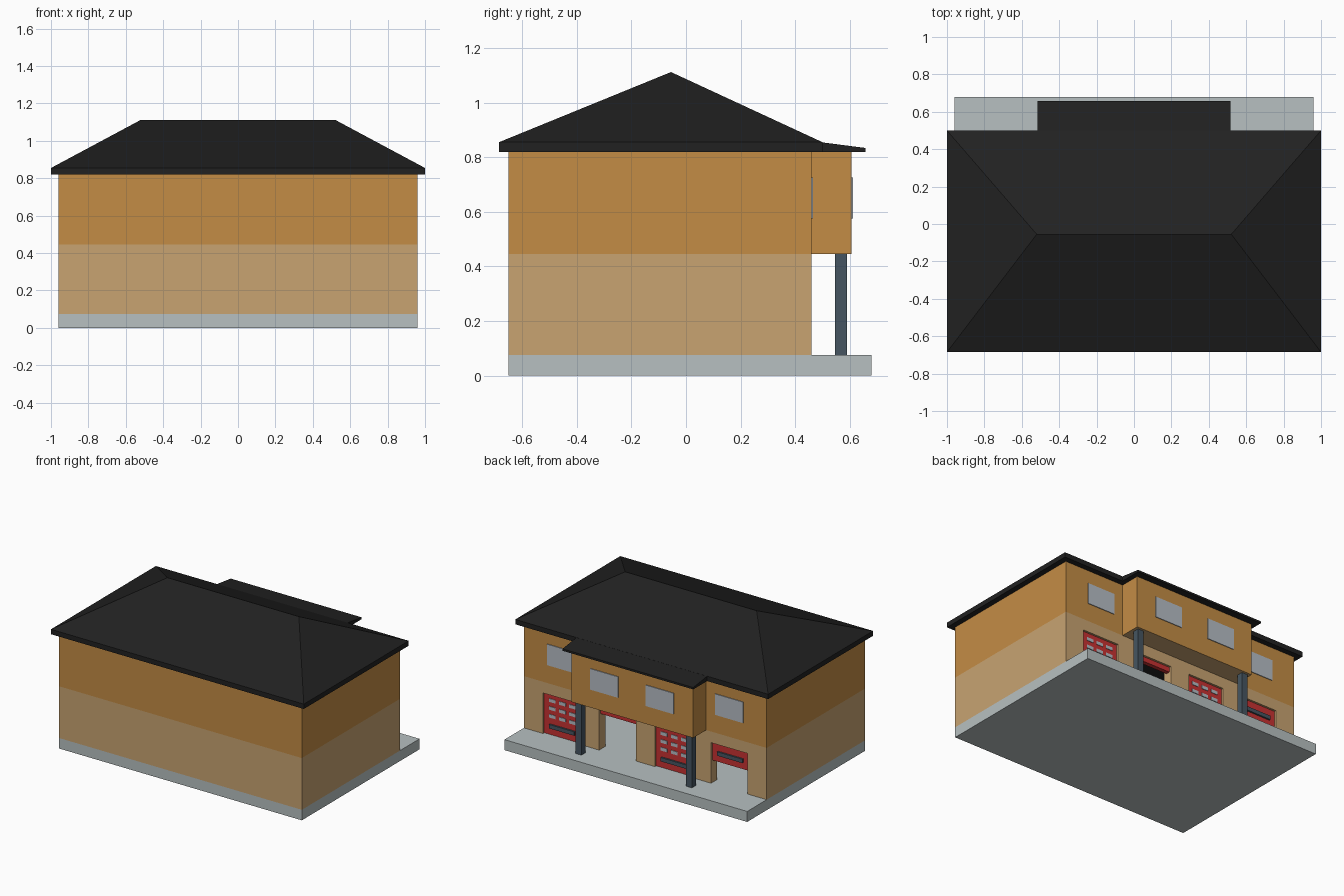
import bpy, bmesh

if "Cube" in bpy.data.objects:
    bpy.data.objects.remove(bpy.data.objects["Cube"])


def material(name, rgb):
    m = bpy.data.materials.new(name)
    m.diffuse_color = (*rgb, 1)
    m.use_nodes = True
    m.node_tree.nodes["Principled BSDF"].inputs["Base Color"].default_value = m.diffuse_color
    return m


OCHRE = material("ochre_wall", (0.55, 0.265, 0.06))
TAN = material("tan_wall", (0.58, 0.37, 0.167))
CONCRETE = material("concrete", (0.475, 0.527, 0.533))
ROOF = material("roof_black", (0.0155, 0.0155, 0.0155))
RED = material("door_red", (0.58, 0.032, 0.032))
SLATE = material("slate_metal", (0.061, 0.091, 0.119))
GLASS = material("window_grey", (0.47, 0.51, 0.56))


def finish(name, bm, *mats):
    bmesh.ops.recalc_face_normals(bm, faces=bm.faces)
    me = bpy.data.meshes.new(name)
    bm.to_mesh(me)
    bm.free()
    for m in mats:
        me.materials.append(m)
    ob = bpy.data.objects.new(name, me)
    bpy.context.collection.objects.link(ob)
    return ob


def boxes(name, mat, ranges):
    """One object from boxes given as (x0, x1, y0, y1, z0, z1)."""
    bm = bmesh.new()
    for x0, x1, y0, y1, z0, z1 in ranges:
        vs = bmesh.ops.create_cube(bm, size=1)["verts"]
        for v in vs:
            v.co = ((x0 + x1) / 2 + v.co.x * (x1 - x0),
                    (y0 + y1) / 2 + v.co.y * (y1 - y0),
                    (z0 + z1) / 2 + v.co.z * (z1 - z0))
    return finish(name, bm, mat)


W, Y0, Y1, T = 0.96, -0.65, 0.46, 0.07      # half width, wall lines, thickness
FLOOR, MID, EAVE, TOP = 0.075, 0.445, 0.82, 0.855
DOOR_TOP, HALF = 0.365, 0.145               # opening height, half width
BAYS = (0.665, 0.22, -0.22, -0.665)


def three_walls(z0, z1):
    return [(-W, W, Y0, Y0 + T, z0, z1),
            (-W, -W + T, Y0 + T, Y1 - T, z0, z1),
            (W - T, W, Y0 + T, Y1 - T, z0, z1)]


# Ground slab with apron
boxes("ground_slab", CONCRETE, [(-W, W, Y0, 0.68, 0, FLOOR)])

# Lower storey: plain walls, then piers and lintel around the four bays
lower = three_walls(FLOOR, MID)
lower.append((-W, W, Y1 - T, Y1, DOOR_TOP, MID))
edges = [W] + [e for b in BAYS for e in (b + HALF, b - HALF)] + [-W]
for right, left in zip(edges[0::2], edges[1::2]):
    lower.append((left, right, Y1 - T, Y1, FLOOR, DOOR_TOP))
boxes("lower_walls", TAN, lower)

# Upper storey and its projecting room with a tan soffit
boxes("upper_walls", OCHRE,
      three_walls(MID, EAVE) + [(-W, W, Y1 - T, Y1, MID, EAVE)])
bay = boxes("projecting_room", OCHRE, [(-0.482, 0.482, Y1, 0.607, MID, EAVE)])
bay.data.materials.append(TAN)
for f in bay.data.polygons:
    if f.normal.z < -0.5:
        f.material_index = 1

# Hipped main roof with a vertical fascia
bm = bmesh.new()
corners = [(-1, -0.685), (1, -0.685), (1, 0.5), (-1, 0.5)]
low = [bm.verts.new((x, y, EAVE)) for x, y in corners]
top = [bm.verts.new((x, y, TOP)) for x, y in corners]
rl, rr = [bm.verts.new((x, -0.055, 1.112)) for x in (-0.52, 0.52)]
bm.faces.new(low)
for i in range(4):
    j = (i + 1) % 4
    bm.faces.new((low[i], low[j], top[j], top[i]))
for f in ((top[0], top[1], rr, rl), (top[1], top[2], rr),
          (top[2], top[3], rl, rr), (top[3], top[0], rl)):
    bm.faces.new(f)
finish("main_roof", bm, ROOF)

# Small sloping roof over the projecting room
bm = bmesh.new()
profile = [(0.47, EAVE), (0.657, EAVE), (0.657, 0.834), (0.495, TOP), (0.47, TOP)]
side = bm.faces.new([bm.verts.new((-0.517, y, z)) for y, z in profile])
ext = bmesh.ops.extrude_face_region(bm, geom=[side])["geom"]
for v in ext:
    if isinstance(v, bmesh.types.BMVert):
        v.co.x = 0.517
bm.faces.ensure_lookup_table()
if len(bm.faces) == 6:  # close the first end if the extrusion removed it
    bmesh.ops.holes_fill(bm, edges=bm.edges)
finish("projecting_roof", bm, ROOF)

# Columns under the projecting room
boxes("columns", SLATE, [(s * 0.437 - 0.023, s * 0.437 + 0.023, 0.545, 0.59, FLOOR, MID)
                         for s in (-1, 1)])

# Upper windows
boxes("upper_windows", GLASS,
      [(b - 0.11, b + 0.11, y, y + 0.005, 0.575, 0.725)
       for b, y in zip(BAYS, (Y1, 0.607, 0.607, Y1))])

# Roller doors: each is raised by its own amount and clipped at the lintel
DOOR_Y = Y1 - 0.015
doors, panes, bars = [], [], []
for b, lift in zip(BAYS, (0, 0.255, 0, 0.16)):
    doors.append((b - HALF, b + HALF, DOOR_Y - 0.03, DOOR_Y, FLOOR + lift, DOOR_TOP))
    if lift < 0.2:
        z = FLOOR + lift + 0.062
        bars.append((b - 0.1, b + 0.1, DOOR_Y, DOOR_Y + 0.012, z - 0.014, z + 0.014))
    if lift == 0:
        for row in range(3):
            for col in (-1, 0, 1):
                x, z = b + col * 0.08, 0.208 + row * 0.056
                panes.append((x - 0.026, x + 0.026, DOOR_Y, DOOR_Y + 0.004,
                              z - 0.012, z + 0.012))
boxes("roller_doors", RED, doors)
boxes("door_panes", GLASS, panes)
boxes("door_handles", SLATE, bars)
